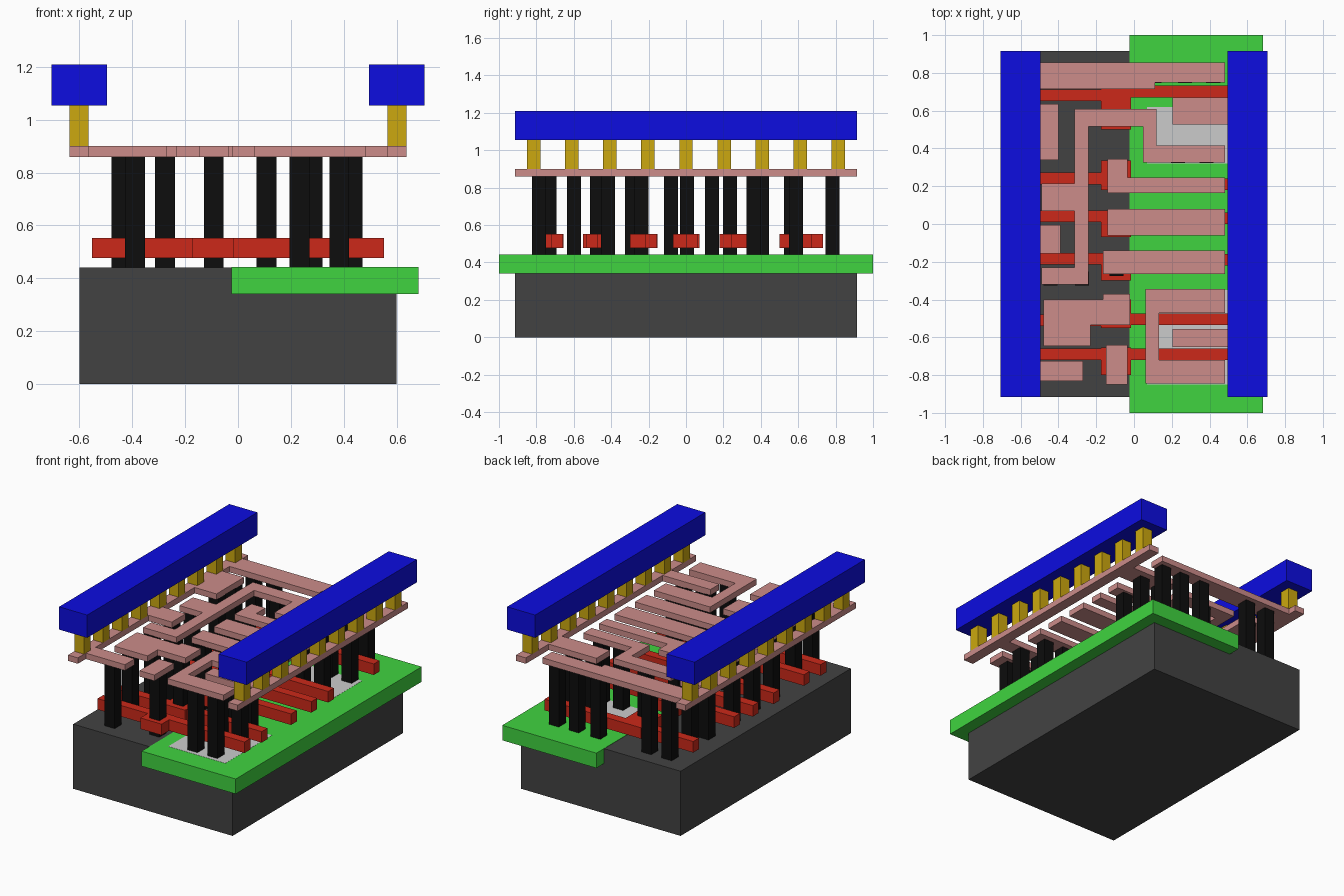
import bpy, bmesh


def lin(c):
    return ((c + 0.055) / 1.055) ** 2.4 if c > 0.04 else c / 12.92


def material(name, r, g, b):
    m = bpy.data.materials.new(name)
    m.diffuse_color = (lin(r), lin(g), lin(b), 1)
    return m


DARK = material("dark_grey", 0.26, 0.26, 0.26)
GREEN = material("green", 0.25, 0.83, 0.25)
RED = material("red", 0.80, 0.16, 0.10)
BLACK = material("black", 0.05, 0.05, 0.05)
PINK = material("pink", 0.80, 0.55, 0.54)
YELLOW = material("yellow", 0.80, 0.66, 0.06)
BLUE = material("blue", 0.05, 0.05, 0.88)


def prism(name, outline, z0, z1, mat=None):
    """Extrude a flat outline from z0 to z1."""
    bm = bmesh.new()
    face = bm.faces.new([bm.verts.new((x, y, z0)) for x, y in outline])
    new = bmesh.ops.extrude_face_region(bm, geom=[face])["geom"]
    bmesh.ops.translate(bm, vec=(0, 0, z1 - z0),
                        verts=[v for v in new if isinstance(v, bmesh.types.BMVert)])
    bmesh.ops.recalc_face_normals(bm, faces=bm.faces)
    me = bpy.data.meshes.new(name)
    bm.to_mesh(me)
    bm.free()
    if mat:
        me.materials.append(mat)
    ob = bpy.data.objects.new(name, me)
    bpy.context.collection.objects.link(ob)
    return ob


def box(name, x0, x1, y0, y1, z0, z1, mat=None):
    return prism(name, [(x0, y0), (x1, y0), (x1, y1), (x0, y1)], z0, z1, mat)


# Base block, well and doped patches in its top
box("substrate", -0.6, 0.6, -0.915, 0.915, 0, 0.44, DARK)
box("well", -0.025, 0.683, -1, 1, 0.34, 0.442, GREEN)
for y0, y1 in [(-0.85, -0.35), (0.32, 0.62)]:
    box("doped_patch", 0.07, 0.5, y0, y1, 0.42, 0.443)

# Gate bars: left bar y, right bar y (lower edges), contact pad y range
PAD0, PAD1 = -0.175, -0.015
gates = [(-0.72, -0.72, -0.80, -0.655), (-0.54, -0.535, -0.55, -0.40),
         (-0.215, -0.22, -0.30, -0.155), (0.01, 0.0, -0.07, 0.07),
         (0.21, 0.18, 0.18, 0.335), (0.65, 0.67, 0.50, 0.73)]
W = 0.062
for l, r, p0, p1 in gates:
    lo, hi = min(p0, l, r), max(p1, l + W, r + W)
    prism("gate_bar", [(-0.553, l), (PAD0, l), (PAD0, lo), (PAD1, lo), (PAD1, r), (0.553, r),
                       (0.553, r + W), (PAD1, r + W), (PAD1, hi), (PAD0, hi),
                       (PAD0, l + W), (-0.553, l + W)], 0.477, 0.552, RED)

# Vertical contact posts: y -> x centres
posts = [(-0.785, (-0.39, 0.233, 0.383)), (-0.73, (-0.092,)),
         (-0.598, (-0.39, 0.283, 0.433)), (-0.475, (-0.092,)),
         (-0.418, (0.233, 0.383)), (-0.288, (-0.442, -0.276)), (-0.238, (-0.092,)),
         (-0.08, (-0.442,)), (0.006, (-0.092,)), (0.138, (-0.442,)), (0.235, (-0.092,)),
         (0.36, (0.233, 0.383)), (0.405, (-0.442,)), (0.562, (-0.092,)),
         (0.588, (-0.442, 0.283, 0.433)),
         (0.784, (-0.43, -0.276, 0.108, 0.27, 0.42))]
P = 0.0375
for y, xs in posts:
    for x in xs:
        box("contact_post", x - P, x + P, y - P, y + P, 0.44, 0.862, BLACK)

# Lower metal layer
Z0, Z1, R = 0.86, 0.9, 0.565
plates = {
    "straps_left": [(-R, -0.27, -0.83, -0.725), (-R, -0.39, -0.155, -0.005),
                    (-R, -0.40, 0.34, 0.635)],
    "straps_right": [(0.205, R, -0.65, -0.555), (0.205, R, 0.527, 0.67)],
    "pin_plate": [(-0.147, -0.035, -0.85, -0.64), (-0.14, 0.483, -0.06, 0.08),
                  (-0.165, 0.483, -0.265, -0.14)],
}
for name, rects in plates.items():
    for x0, x1, y0, y1 in rects:
        box(name, x0, x1, y0, y1, Z0, Z1, PINK)

prism("end_strap", [(-R, 0.715), (0.11, 0.715), (0.11, 0.75), (0.483, 0.75),
                    (0.483, 0.855), (-R, 0.855)], Z0, Z1, PINK)
prism("pin_with_tab", [(-0.14, 0.163), (0.483, 0.163), (0.483, 0.247), (-0.035, 0.247),
                       (-0.035, 0.345), (-0.14, 0.345)], Z0, Z1, PINK)
prism("hook_plate", [(0.06, -0.845), (0.483, -0.845), (0.483, -0.72), (0.132, -0.72),
                     (0.132, -0.47), (0.483, -0.47), (0.483, -0.345), (0.06, -0.345)],
      Z0, Z1, PINK)
prism("corner_plate", [(-0.48, -0.645), (-0.23, -0.645), (-0.23, -0.535), (-0.02, -0.535),
                       (-0.02, -0.37), (-0.165, -0.37), (-0.165, -0.40), (-0.48, -0.40)],
      Z0, Z1, PINK)
prism("long_trace", [(-0.49, -0.32), (-0.24, -0.32), (-0.24, 0.515), (0.047, 0.515),
                     (0.047, 0.325), (0.483, 0.325), (0.483, 0.415), (0.12, 0.415),
                     (0.12, 0.61), (-0.315, 0.61), (-0.315, 0.215), (-0.49, 0.215),
                     (-0.49, 0.07), (-0.315, 0.07), (-0.315, -0.23), (-0.49, -0.23)],
      Z0, Z1, PINK)

# Side rails: lower strip, row of vias, thick upper rail
for s in (-1, 1):
    a, b = sorted((s * 0.565, s * 0.638))
    box("lower_rail", a, b, -0.915, 0.915, Z0, Z1, PINK)
    for k in range(-4, 5):
        y = k * 0.2033
        box("via_post", a, b, y - 0.036, y + 0.036, 0.9, 1.056, YELLOW)
    a, b = sorted((s * 0.495, s * 0.706))
    box("upper_rail", a, b, -0.915, 0.915, 1.055, 1.21, BLUE)
